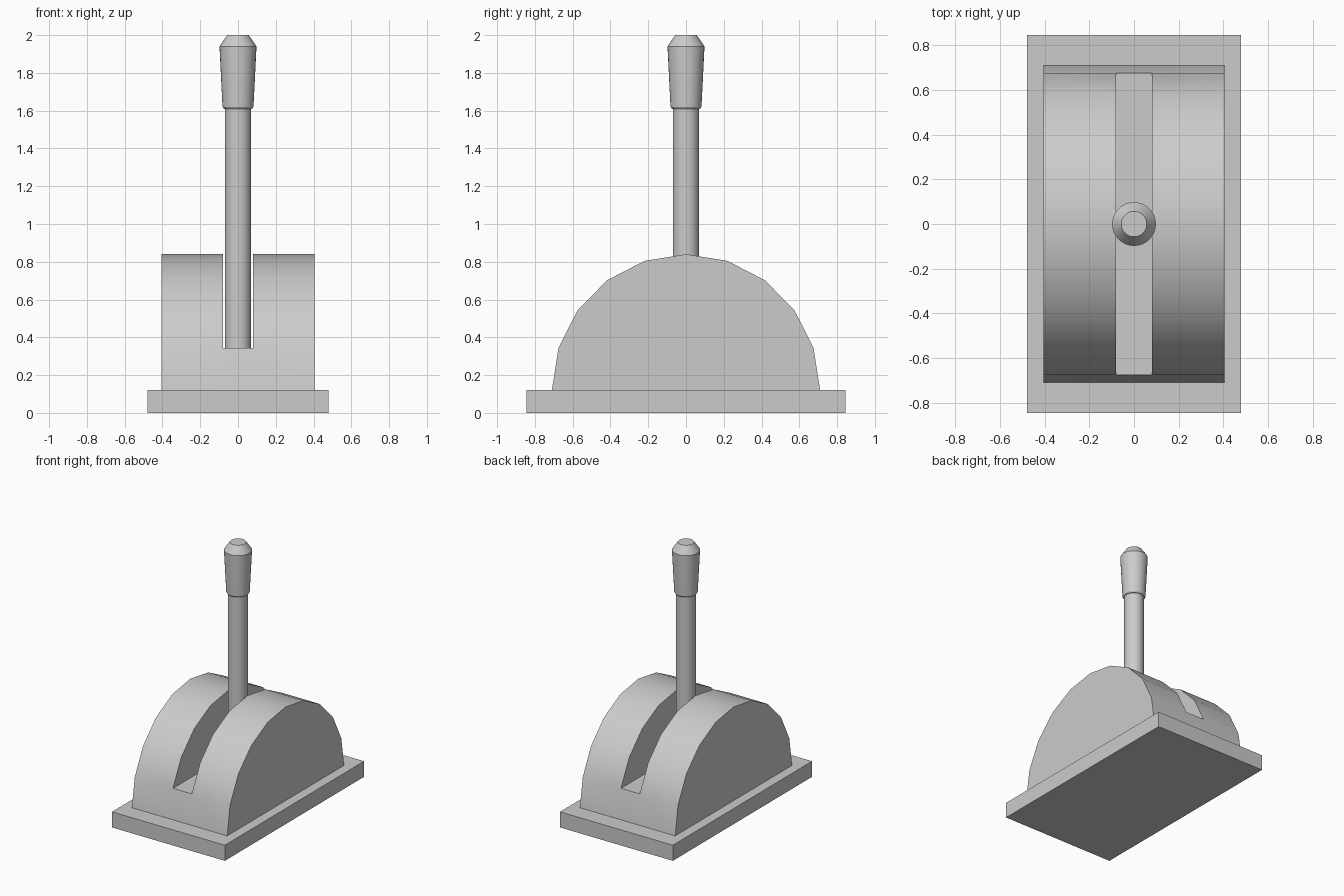
import bpy, bmesh
from math import sin, cos, pi, radians

if "Cube" in bpy.data.objects:
    bpy.data.objects.remove(bpy.data.objects["Cube"])


def finish(bm, name, smooth=False):
    bmesh.ops.recalc_face_normals(bm, faces=bm.faces)
    mesh = bpy.data.meshes.new(name)
    bm.to_mesh(mesh)
    bm.free()
    obj = bpy.data.objects.new(name, mesh)
    bpy.context.collection.objects.link(obj)
    if smooth:
        bpy.ops.object.select_all(action='DESELECT')
        obj.select_set(True)
        bpy.context.view_layer.objects.active = obj
        bpy.ops.object.shade_smooth_by_angle(angle=radians(30))
    return obj


def lathe(name, profile, sides=32):
    """Closed turned solid from (radius, z) points."""
    bm = bmesh.new()
    rings = [[bm.verts.new((r * cos(2 * pi * i / sides), r * sin(2 * pi * i / sides), z))
              for i in range(sides)] for r, z in profile]
    for low, high in zip(rings, rings[1:]):
        for i in range(sides):
            j = (i + 1) % sides
            bm.faces.new((low[i], low[j], high[j], high[i]))
    bm.faces.new(rings[0])
    bm.faces.new(rings[-1])
    return finish(bm, name, smooth=True)


# Base plate
bm = bmesh.new()
bmesh.ops.create_cube(bm, size=1)
for v in bm.verts:
    v.co = (v.co.x * 0.96, v.co.y * 1.69, (v.co.z + 0.5) * 0.12)
finish(bm, "base_plate")

# Slotted dome: half-round profile, its upper part left open between the cheeks
SEGMENTS = 10
arc = [(0.71 * cos(pi * i / SEGMENTS), 0.12 + 0.72 * sin(pi * i / SEGMENTS))
       for i in range(SEGMENTS + 1)]
bm = bmesh.new()
rows = [[bm.verts.new((x, y, z)) for y, z in arc] for x in (-0.405, -0.08, 0.08, 0.405)]
for a, b in zip(rows, rows[1:]):
    middle = a is rows[1]
    for i in range(SEGMENTS):
        if not middle or i in (0, SEGMENTS - 1):
            bm.faces.new((a[i], b[i], b[i + 1], a[i + 1]))
    bm.faces.new((a[0], b[0], b[-1], a[-1]))          # underside
    if middle:
        bm.faces.new((a[1], b[1], b[-2], a[-2]))      # slot floor
for row in (rows[0], rows[3]):
    bm.faces.new(row)                                 # outer ends
for row in (rows[1], rows[2]):
    bm.faces.new(row[1:-1])                           # slot walls
finish(bm, "slotted_dome", smooth=True)

# Lever shaft and tapered grip
lathe("lever_shaft", [(0.07, 0.34), (0.07, 1.62)])
lathe("lever_grip", [(0.075, 1.61), (0.082, 1.62), (0.098, 1.94), (0.057, 2.0)])
